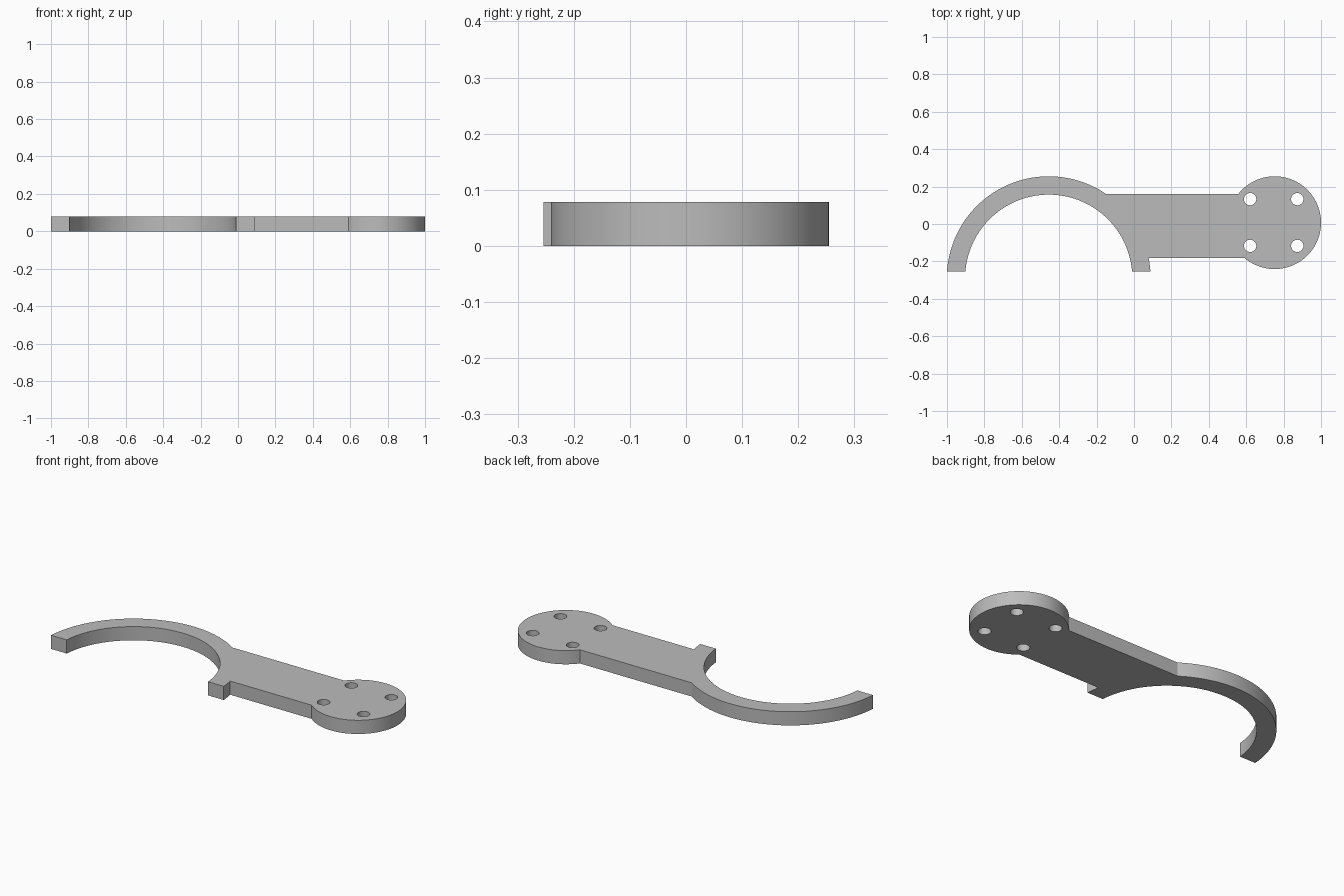
import bpy, bmesh
from math import asin, cos, sin, pi

if "Cube" in bpy.data.objects:
    bpy.data.objects.remove(bpy.data.objects["Cube"], do_unlink=True)

THICK = 0.078
RING, R_OUT, R_IN = (-0.456, -0.29), 0.545, 0.447
DISC, R_DISC = (0.752, 0.007), 0.248
FOOT, BAR_LOW, BAR_HIGH = -0.254, -0.182, 0.16

grey = bpy.data.materials.new("grey")
grey.use_nodes = True
grey.diffuse_color = (0.5, 0.5, 0.5, 1)
grey.node_tree.nodes["Principled BSDF"].inputs["Base Color"].default_value = grey.diffuse_color


def angle_at(centre, radius, y):
    """Angle on the right half of a circle at height y."""
    return asin((y - centre[1]) / radius)


def arc(centre, radius, start, end, steps):
    angles = [start + (end - start) * i / steps for i in range(steps + 1)]
    return [(centre[0] + radius * cos(a), centre[1] + radius * sin(a)) for a in angles]


def prism(name, outline, bottom, height):
    bm = bmesh.new()
    base = bm.faces.new([bm.verts.new((x, y, bottom)) for x, y in outline])
    top = bmesh.ops.extrude_face_region(bm, geom=[base])["geom"]
    bmesh.ops.translate(bm, vec=(0, 0, height),
                        verts=[v for v in top if isinstance(v, bmesh.types.BMVert)])
    bmesh.ops.recalc_face_normals(bm, faces=bm.faces)
    mesh = bpy.data.meshes.new(name)
    bm.to_mesh(mesh)
    bm.free()
    mesh.materials.append(grey)
    obj = bpy.data.objects.new(name, mesh)
    bpy.context.collection.objects.link(obj)
    return obj


# Bracket outline: hook inside, right foot, bar, mounting disc, hook outside
inner = angle_at(RING, R_IN, FOOT)
outer = angle_at(RING, R_OUT, FOOT)
outline = arc(RING, R_IN, pi - inner, inner, 64)
outline += arc(RING, R_OUT, outer, angle_at(RING, R_OUT, BAR_LOW), 4)
outline += arc(DISC, R_DISC, -pi - angle_at(DISC, R_DISC, BAR_LOW),
               pi - angle_at(DISC, R_DISC, BAR_HIGH), 72)
outline += arc(RING, R_OUT, angle_at(RING, R_OUT, BAR_HIGH), pi - outer, 56)
bracket = prism("hook_bracket", outline, 0, THICK)

# Four screw holes through the disc
for i, (sx, sy) in enumerate([(-1, -1), (1, -1), (1, 1), (-1, 1)]):
    centre = (0.747 + sx * 0.126, 0.008 + sy * 0.125)
    cutter = prism(f"hole_cutter_{i}", arc(centre, 0.033, 0, 2 * pi, 32)[:-1], -0.1, 0.3)
    cutter.hide_render = True
    cutter.hide_set(True)
    cut = bracket.modifiers.new("screw hole", 'BOOLEAN')
    cut.operation, cut.solver, cut.object = 'DIFFERENCE', 'EXACT', cutter
    bpy.context.view_layer.objects.active = bracket
    bracket.select_set(True)
    bpy.ops.object.modifier_apply(modifier=cut.name)
    bpy.data.objects.remove(cutter, do_unlink=True)

# Smooth curved walls, sharp rims
bpy.ops.object.shade_smooth_by_angle(angle=pi / 6)
